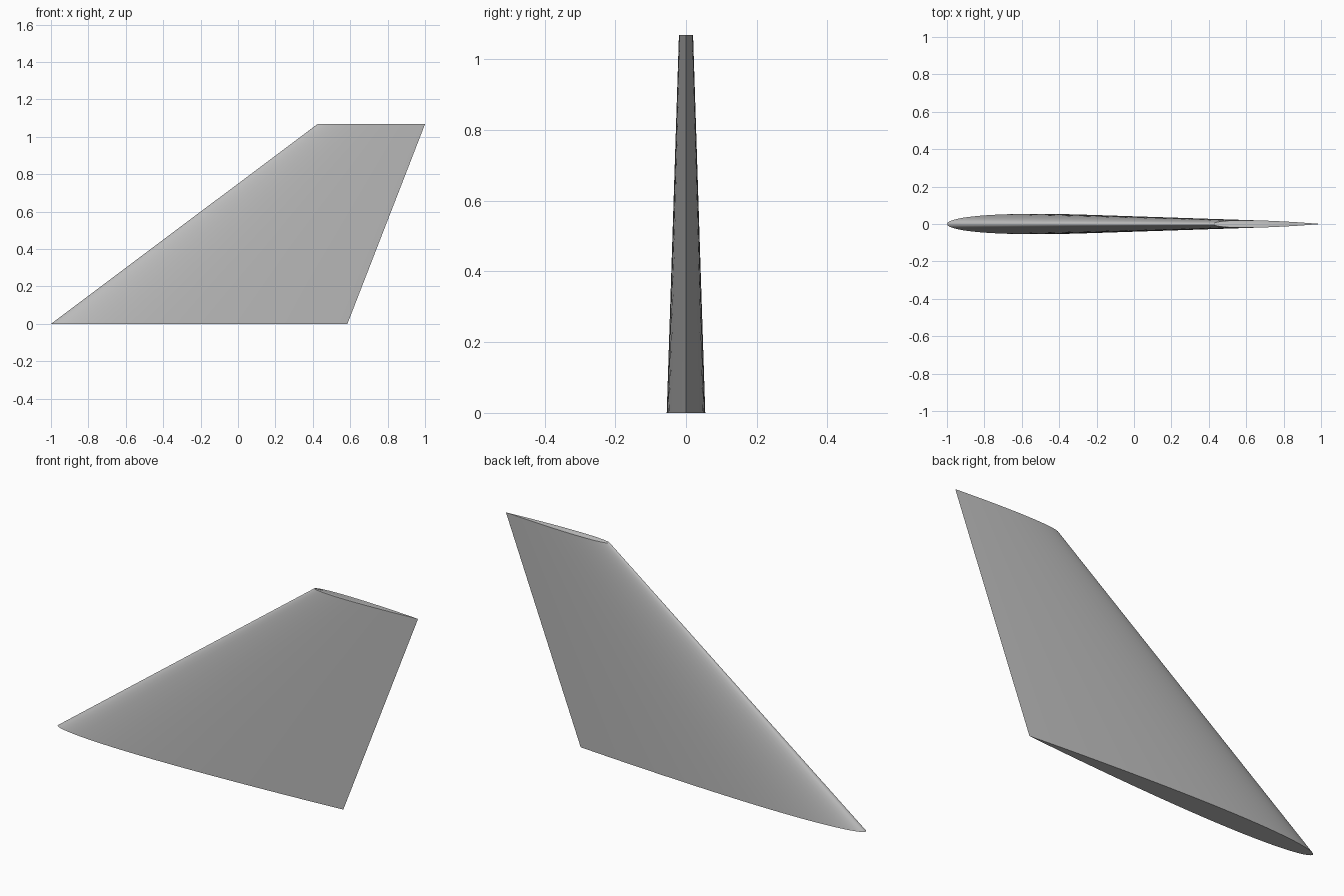
import bpy, bmesh, math

cube = bpy.data.objects.get("Cube")
if cube:
    bpy.data.objects.remove(cube)

grey = bpy.data.materials.new("light grey")
grey.use_nodes = True
colour = (0.5, 0.5, 0.5, 1)
grey.diffuse_color = colour
grey.node_tree.nodes["Principled BSDF"].inputs["Base Color"].default_value = colour

STEPS = 32  # stations from nose to tail on each side


def half_thickness(t):
    """Symmetric airfoil, closed at the tail, peak value 0.5."""
    return 5 * (0.2969 * math.sqrt(t) - 0.126 * t - 0.3516 * t**2
                + 0.2843 * t**3 - 0.1036 * t**4)


def section(bm, nose, tail, thick, z):
    """Closed airfoil loop running tail, +y side, nose, -y side."""
    loop = []
    for i in range(2 * STEPS):
        a = math.pi * i / STEPS
        t = (1 + math.cos(a)) / 2
        y = 0 if i in (0, STEPS) else half_thickness(t) * thick
        loop.append(bm.verts.new((nose + t * (tail - nose), y if i < STEPS else -y, z)))
    return loop


# Swept, tapered fin lofted from the root section to the tip section
bm = bmesh.new()
root = section(bm, -1.0, 0.585, 0.109, 0)
tip = section(bm, 0.425, 1.0, 0.04, 1.068)
n = len(root)
for i in range(n):
    j = (i + 1) % n
    bm.faces.new((root[i], root[j], tip[j], tip[i]))
bm.faces.new(root[::-1])
bm.faces.new(tip)
bmesh.ops.recalc_face_normals(bm, faces=bm.faces)

mesh = bpy.data.meshes.new("tail_fin")
bm.to_mesh(mesh)
bm.free()
mesh.materials.append(grey)
fin = bpy.data.objects.new("tail_fin", mesh)
bpy.context.collection.objects.link(fin)

# Smooth skin with crisp root, tip and trailing edge
bpy.ops.object.select_all(action='DESELECT')
fin.select_set(True)
bpy.context.view_layer.objects.active = fin
bpy.ops.object.shade_smooth_by_angle(angle=math.radians(40))
# Keep the thin trailing edge sharp
sharp = mesh.attributes.get("sharp_edge") or mesh.attributes.new("sharp_edge", 'BOOLEAN', 'EDGE')
for e in mesh.edges:
    if set(e.vertices) == {0, n}:
        sharp.data[e.index].value = True
